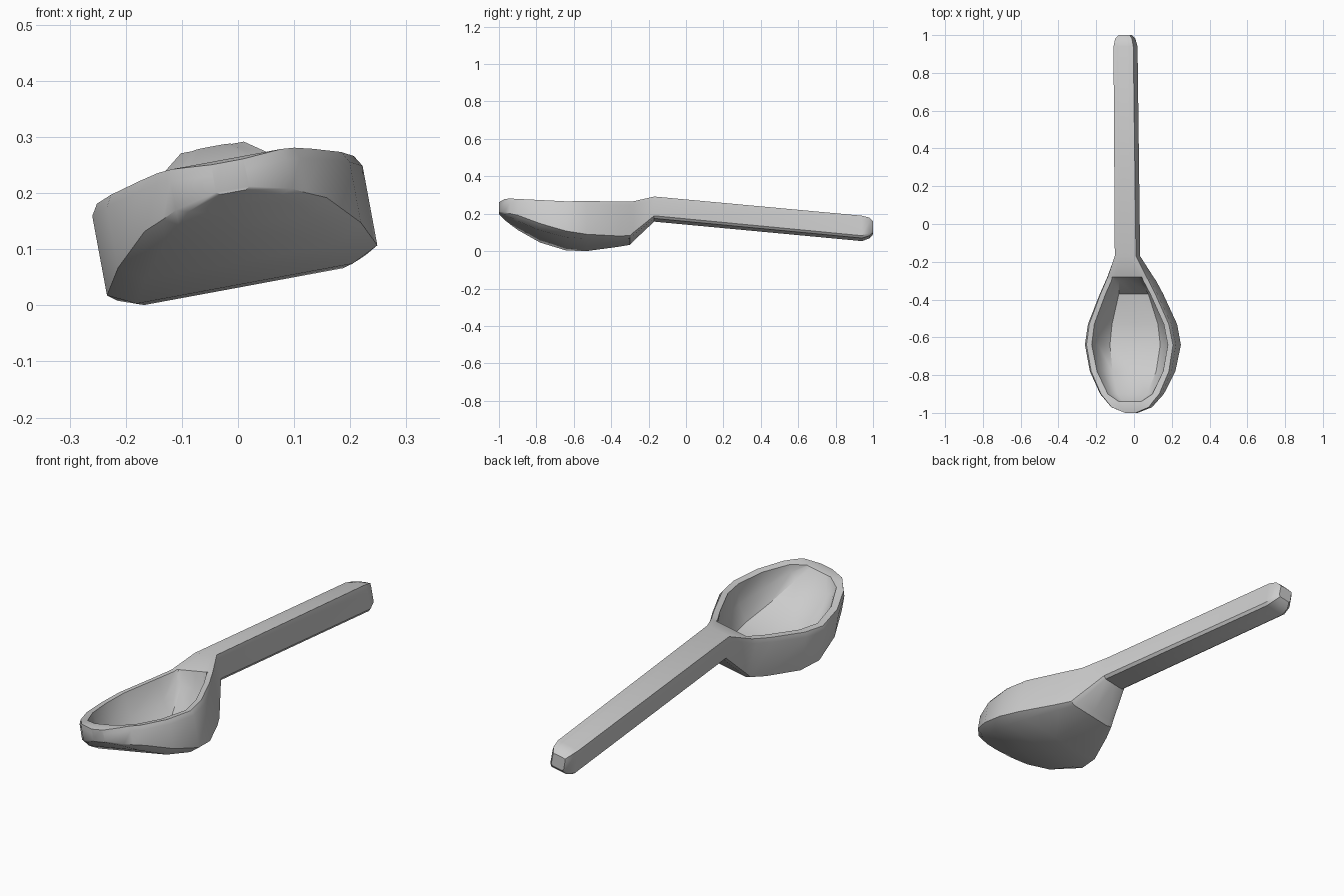
import bpy
import bmesh
import math

cube = bpy.data.objects.get("Cube")
if cube:
    bpy.data.objects.remove(cube, do_unlink=True)


def make_material(name, color):
    material = bpy.data.materials.new(name)
    material.use_nodes = True
    material.diffuse_color = color
    material.node_tree.nodes["Principled BSDF"].inputs["Base Color"].default_value = color
    return material


def cross_section(y, width, top, crease, bottom, mouth, floor):
    """Closed ring: keel, underside, wall, rim, then the hollow, mirrored."""
    def depth(t):
        return top + (floor - top) * t

    half = [
        (width * 0.8, bottom),
        (width, crease),
        (width, top - 0.02),
        (width * 0.95, top),
        (mouth, top),
        (mouth * 0.91, depth(0.55)),
        (mouth * 0.66, depth(0.92)),
    ]
    mirrored = [(-x, z) for x, z in reversed(half)]
    ring = [(0, bottom)] + half + [(0, floor)] + mirrored
    lean = 0.002 - 0.026 * y          # slight turn of the whole spoon
    return [(x + lean, y, z) for x, z in ring]


def loft(name, stations, material):
    bm = bmesh.new()
    rings = []
    for station in stations:
        rings.append([bm.verts.new(p) for p in cross_section(*station)])
    for near, far in zip(rings, rings[1:]):
        count = len(near)
        for i in range(count):
            j = (i + 1) % count
            bm.faces.new((near[i], near[j], far[j], far[i]))
    # close both ends
    bm.faces.new(list(reversed(rings[0])))
    bm.faces.new(rings[-1])
    bmesh.ops.recalc_face_normals(bm, faces=bm.faces[:])
    mesh = bpy.data.meshes.new(name)
    bm.to_mesh(mesh)
    bm.free()
    mesh.materials.append(material)
    obj = bpy.data.objects.new(name, mesh)
    bpy.context.collection.objects.link(obj)
    return obj


gray = make_material("light_gray", (0.6, 0.6, 0.6, 1))

# y, half width, rim height, wall crease, underside, mouth half width, hollow floor
stations = [
    # bowl tip
    (-1.0, 0.03, 0.255, 0.205, 0.2, 0.015, 0.255),
    (-0.97, 0.105, 0.26, 0.187, 0.18, 0.05, 0.26),
    (-0.94, 0.13, 0.258, 0.175, 0.16, 0.06, 0.256),
    # bowl
    (-0.9, 0.165, 0.25, 0.16, 0.135, 0.12, 0.19),
    (-0.78, 0.22, 0.235, 0.105, 0.075, 0.178, 0.1),
    (-0.64, 0.245, 0.224, 0.06, 0.036, 0.205, 0.055),
    (-0.53, 0.225, 0.23, 0.047, 0.031, 0.187, 0.042),
    (-0.37, 0.155, 0.24, 0.052, 0.043, 0.12, 0.06),
    (-0.3, 0.12, 0.247, 0.06, 0.05, 0.085, 0.18),
    # neck
    (-0.28, 0.11, 0.25, 0.08, 0.07, 0.08, 0.25),
    (-0.17, 0.06, 0.285, 0.18, 0.168, 0.035, 0.287),
    # handle
    (0.94, 0.056, 0.187, 0.078, 0.067, 0.035, 0.189),
    (0.98, 0.048, 0.178, 0.092, 0.08, 0.03, 0.18),
    (1.0, 0.032, 0.16, 0.108, 0.1, 0.02, 0.161),
]
spoon = loft("spoon", stations, gray)

# the spoon rests rolled onto one side
spoon.rotation_euler = (0, math.radians(-10.5), 0)

bpy.context.view_layer.objects.active = spoon
spoon.select_set(True)
bpy.ops.object.shade_smooth_by_angle(angle=math.radians(32))
